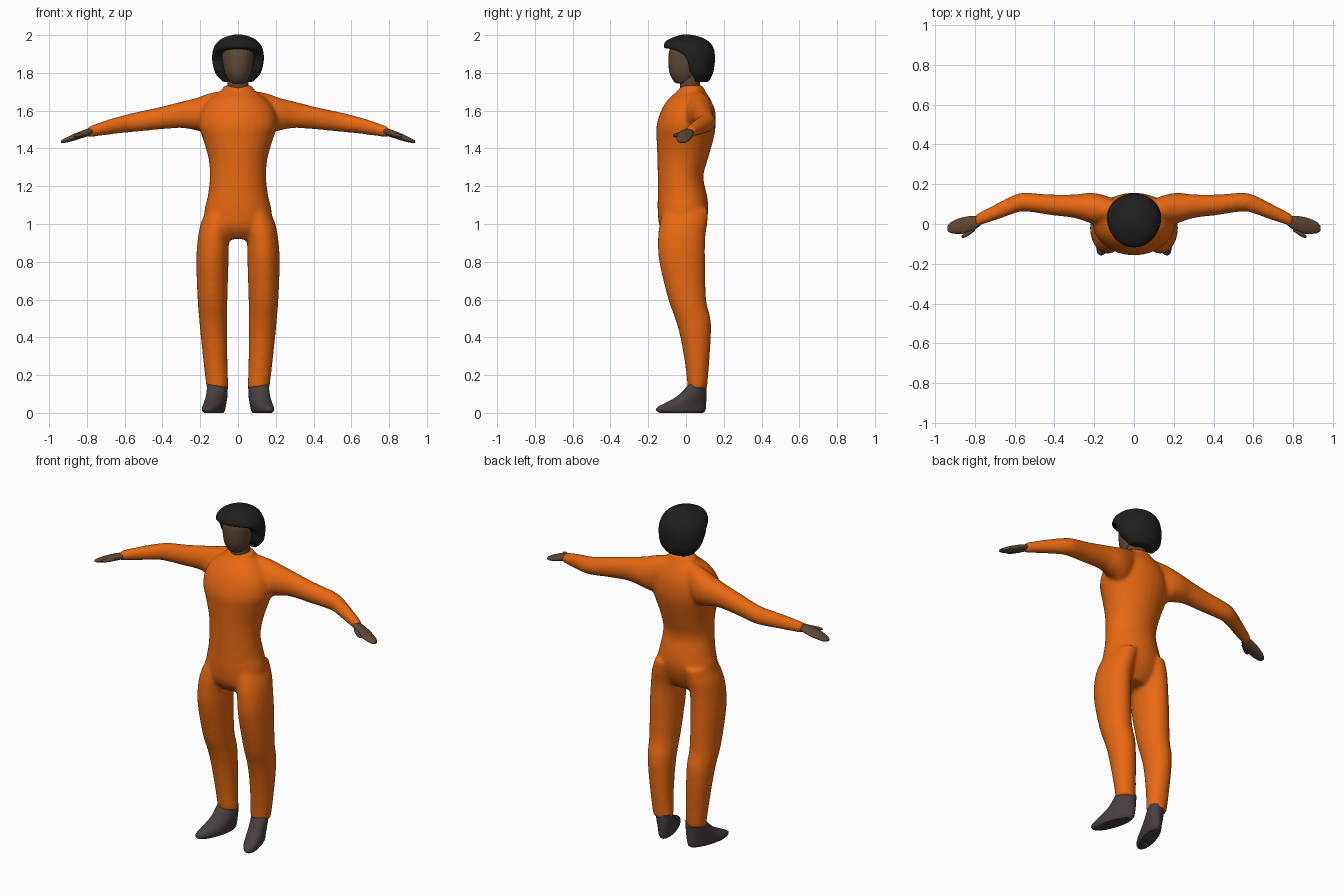
import bpy, bmesh, math

def material(name, rgb):
    m = bpy.data.materials.new(name)
    m.diffuse_color = (*rgb, 1)
    return m

ORANGE = material("orange", (0.81, 0.14, 0.006))
SKIN = material("skin", (0.12, 0.065, 0.035))
BLACK = material("black", (0.014, 0.014, 0.014))
DARK = material("dark_grey", (0.065, 0.05, 0.05))

def spline(p, steps):
    """Catmull-Rom resampling of a list of rings."""
    out = []
    for i in range(len(p) - 1):
        a, b, c, d = p[max(i - 1, 0)], p[i], p[i + 1], p[min(i + 2, len(p) - 1)]
        for s in range(steps):
            t = s / steps
            out.append([0.5 * (2 * q + (r - o) * t + (2 * o - 5 * q + 4 * r - e) * t * t
                        + (3 * q - o - 3 * r + e) * t ** 3) for o, q, r, e in zip(a, b, c, d)])
    return out + [list(p[-1])]

def loft(bm, rings, axis="z", side=1, shear=0, n=28, steps=4):
    """Skin of ellipses; ring = (position, u low, u high, v low, v high)."""
    loops = []
    for t, u0, u1, v0, v1 in spline(rings, steps):
        loop = []
        for k in range(n):
            a = 2 * math.pi * k / n
            u = (u0 + u1) / 2 + (u1 - u0) / 2 * math.cos(a)
            v = (v0 + v1) / 2 + (v1 - v0) / 2 * math.sin(a)
            x, y, z = (u, v, t) if axis == "z" else (t, u, v)
            loop.append(bm.verts.new((side * (x + shear * (0.06 - y)), y, z)))
        loops.append(loop)
    faces = [bm.faces.new(loops[0]), bm.faces.new(loops[-1])]
    for a, b in zip(loops, loops[1:]):
        for k in range(n):
            j = (k + 1) % n
            faces.append(bm.faces.new((a[k], a[j], b[j], b[k])))
    bmesh.ops.recalc_face_normals(bm, faces=faces)

def make(name, bm, mat, angle=50):
    me = bpy.data.meshes.new(name)
    bm.to_mesh(me)
    bm.free()
    ob = bpy.data.objects.new(name, me)
    bpy.context.collection.objects.link(ob)
    if mat:
        me.materials.append(mat)
    bpy.ops.object.select_all(action="DESELECT")
    ob.select_set(True)
    bpy.context.view_layer.objects.active = ob
    bpy.ops.object.shade_smooth_by_angle(angle=math.radians(angle))
    return ob

def fuse(ob, voxel, iterations):
    """Blend overlapping shells into one smooth skin."""
    r = ob.modifiers.new("fuse", "REMESH")
    r.mode, r.voxel_size, r.use_smooth_shade = "VOXEL", voxel, True
    s = ob.modifiers.new("soften", "SMOOTH")
    s.factor, s.iterations = 0.5, iterations

# Jumpsuit: torso, sleeves and trouser legs
torso = [(0.92, -.11, .11, -.09, .05), (0.98, -.17, .17, -.138, .09), (1.07, -.178, .178, -.15, .118),
         (1.15, -.16, .16, -.15, .112), (1.25, -.149, .149, -.15, .092), (1.35, -.157, .157, -.152, .118),
         (1.45, -.186, .186, -.156, .146), (1.52, -.207, .207, -.156, .157), (1.60, -.195, .195, -.132, .152),
         (1.66, -.15, .15, -.095, .13), (1.70, -.095, .095, -.05, .105), (1.735, -.074, .074, -.022, .087)]
sleeve = [(0.06, .01, .11, 1.52, 1.71), (0.15, .0, .145, 1.48, 1.693), (0.22, .005, .157, 1.495, 1.668),
          (0.30, .03, .149, 1.508, 1.648), (0.42, .045, .149, 1.50, 1.618), (0.55, .063, .157, 1.487, 1.59),
          (0.61, .05, .143, 1.482, 1.575), (0.70, .018, .098, 1.47, 1.549), (0.80, -.015, .046, 1.457, 1.513)]
leg = [(1.08, .03, .165, -.12, .12), (1.0, .035, .198, -.14, .113), (0.92, .047, .213, -.149, .102),
       (0.8, .05, .221, -.142, .101), (0.6, .056, .214, -.094, .107), (0.5, .056, .206, -.058, .13),
       (0.4, .056, .197, -.03, .132), (0.25, .055, .181, -.004, .122), (0.13, .051, .167, .009, .112)]
bm = bmesh.new()
loft(bm, torso)
for s in (-1, 1):
    loft(bm, sleeve, "x", s)
    loft(bm, leg, "z", s)
fuse(make("jumpsuit", bm, ORANGE), 0.011, 8)

# Shoes, toes turned outwards
shoe = [(0.0, .065, .145, -.14, .09), (0.012, .057, .153, -.157, .102), (0.03, .054, .155, -.152, .106),
        (0.055, .052, .156, -.105, .107), (0.09, .052, .158, -.045, .108), (0.15, .055, .161, .014, .108)]
bm = bmesh.new()
for s in (-1, 1):
    loft(bm, shoe, "z", s, shear=0.28)
make("shoes", bm, DARK)

# Hands with thumbs
hand = [(0.77, -.005, .045, 1.475, 1.51), (0.80, -.028, .041, 1.463, 1.503), (0.84, -.046, .038, 1.45, 1.489),
        (0.88, -.05, .028, 1.438, 1.472), (0.92, -.046, .01, 1.429, 1.452), (0.938, -.034, -.01, 1.43, 1.44)]
thumb = [(0.80, -.035, .0, 1.468, 1.492), (0.835, -.06, -.03, 1.46, 1.482), (0.855, -.069, -.048, 1.459, 1.477),
         (0.868, -.069, -.06, 1.462, 1.47)]
bm = bmesh.new()
for s in (-1, 1):
    loft(bm, hand, "x", s, n=20)
    loft(bm, thumb, "x", s, n=12)
make("hands", bm, SKIN)

# Head and neck
head = [(1.745, -.03, .03, -.05, .02), (1.757, -.048, .048, -.066, .045), (1.80, -.07, .07, -.087, .08),
        (1.86, -.083, .083, -.093, .11), (1.92, -.085, .085, -.088, .11), (1.97, -.06, .06, -.06, .07)]
bm = bmesh.new()
loft(bm, head)
loft(bm, [(1.67, -.062, .062, -.035, .08), (1.73, -.056, .056, -.031, .075), (1.81, -.055, .055, -.03, .075)])
make("head", bm, SKIN)

# Rounded hair, with the face side cut away along the hairline
hair_rings = [(1.752, -.08, .08, .0, .12), (1.79, -.116, .116, -.02, .14), (1.83, -.131, .131, -.06, .15),
              (1.88, -.138, .138, -.095, .154), (1.93, -.13, .13, -.118, .147), (1.965, -.108, .108, -.11, .122),
              (1.99, -.068, .068, -.065, .078), (2.003, -.02, .02, -.02, .02)]
bm = bmesh.new()
loft(bm, hair_rings)
hair = make("hair", bm, BLACK)

hairline = [(-.3, 1.935), (-.1, 1.93), (-.05, 1.918), (-.01, 1.895), (.01, 1.86), (.018, 1.81),
            (.045, 1.77), (.06, 1.7), (-.3, 1.7)]
bm = bmesh.new()
face = bm.faces.new([bm.verts.new((-.3, y, z)) for y, z in hairline])
ext = bmesh.ops.extrude_face_region(bm, geom=[face])
bmesh.ops.translate(bm, vec=(.6, 0, 0), verts=[v for v in ext["geom"] if isinstance(v, bmesh.types.BMVert)])
bmesh.ops.recalc_face_normals(bm, faces=bm.faces)
cutter = make("hairline_cutter", bm, None)
cutter.hide_render = True
cutter.hide_set(True)
cut = hair.modifiers.new("hairline", "BOOLEAN")
cut.operation, cut.object, cut.solver = "DIFFERENCE", cutter, "EXACT"
fuse(hair, 0.007, 5)
